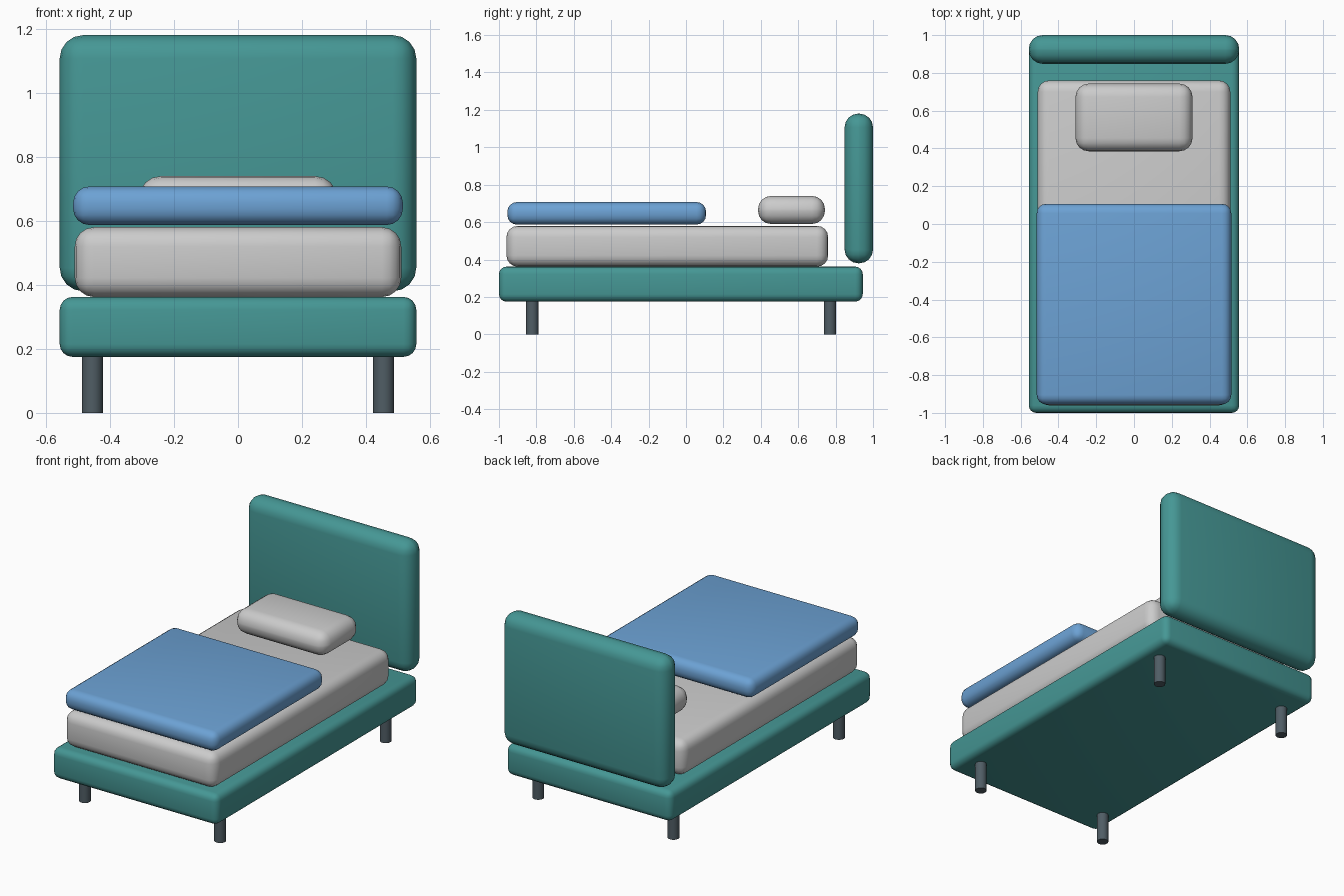
import bpy
import math

if "Cube" in bpy.data.objects:
    bpy.data.objects.remove(bpy.data.objects["Cube"])


def material(name, color):
    m = bpy.data.materials.new(name)
    m.diffuse_color = (*color, 1)
    m.use_nodes = True
    m.node_tree.nodes["Principled BSDF"].inputs["Base Color"].default_value = m.diffuse_color
    return m


teal = material("teal_fabric", (0.06, 0.31, 0.30))
blue = material("blue_blanket", (0.15, 0.36, 0.66))
slate = material("slate_legs", (0.08, 0.11, 0.13))


def finish(ob, name, mat):
    ob.name = name
    if mat:
        ob.data.materials.append(mat)
    bpy.ops.object.shade_smooth_by_angle(angle=math.radians(35))


def cushion(name, x, y, z, radius, mat=None):
    """Rounded box from (min, max) ranges."""
    bpy.ops.mesh.primitive_cube_add(size=1, location=[sum(r) / 2 for r in (x, y, z)])
    ob = bpy.context.object
    ob.scale = [r[1] - r[0] for r in (x, y, z)]
    bpy.ops.object.transform_apply(location=False, rotation=False, scale=True)
    mod = ob.modifiers.new("round", 'BEVEL')
    mod.width = radius
    mod.segments = 4
    bpy.ops.object.modifier_apply(modifier=mod.name)
    finish(ob, name, mat)


# Upholstered frame
cushion("base", (-0.557, 0.557), (-1.0, 0.945), (0.175, 0.362), 0.04, teal)
cushion("headboard", (-0.557, 0.557), (0.848, 1.0), (0.38, 1.18), 0.073, teal)

# Bedding
cushion("mattress", (-0.51, 0.51), (-0.96, 0.76), (0.362, 0.58), 0.06)
cushion("blanket", (-0.515, 0.515), (-0.955, 0.107), (0.587, 0.707), 0.05, blue)
cushion("pillow", (-0.31, 0.31), (0.385, 0.743), (0.59, 0.74), 0.07)

# Four round legs
for side, x in (("left", -0.455), ("right", 0.455)):
    for end, y in (("front", -0.822), ("back", 0.77)):
        bpy.ops.mesh.primitive_cylinder_add(vertices=16, radius=0.033, depth=0.18,
                                            location=(x, y, 0.09))
        finish(bpy.context.object, f"{end}_{side}_leg", slate)
